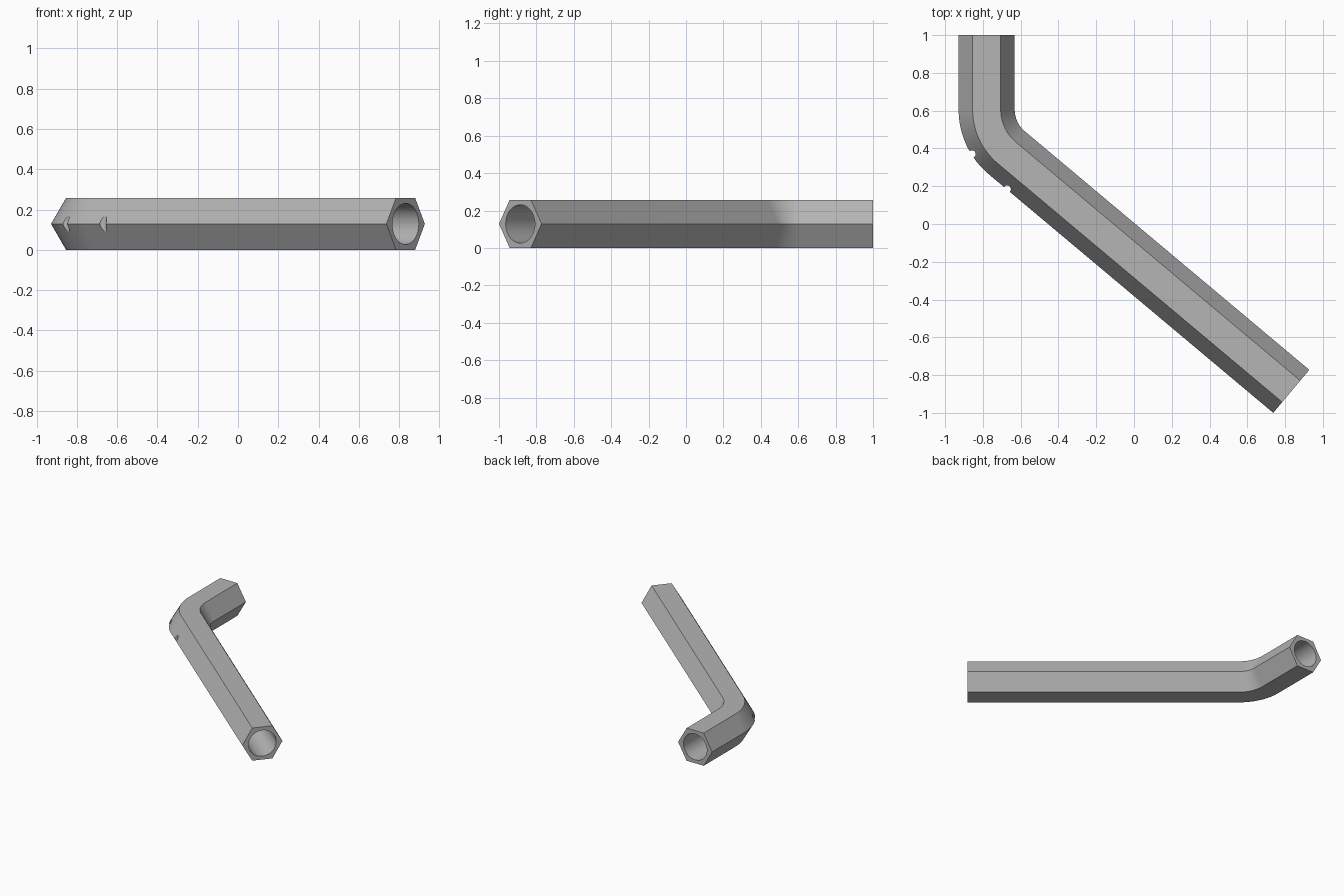
import bpy, bmesh, math
from mathutils import Vector

if "Cube" in bpy.data.objects:
    bpy.data.objects.remove(bpy.data.objects["Cube"], do_unlink=True)

HEX_R = 0.1485            # centre to corner
BORE_R = 0.102
MID_Z = HEX_R * math.cos(math.pi / 6)
BEND_R = 2 * HEX_R
BEND = math.radians(50)
LEG_X, LEG_TOP, BEND_Y = -0.78, 1.0, 0.605
LONG_END = Vector((0.8325, -0.886, MID_Z))

steel = bpy.data.materials.new("grey steel")
steel.use_nodes = True
colour = (0.46, 0.46, 0.46, 1)
steel.diffuse_color = colour
steel.node_tree.nodes["Principled BSDF"].inputs["Base Color"].default_value = colour


def path(extra):
    """Centre line as (point, sideways direction), lengthened by extra at both ends."""
    pivot = Vector((LEG_X + BEND_R, BEND_Y, MID_Z))
    stations = [(Vector((LEG_X, LEG_TOP + extra, MID_Z)), Vector((-1, 0, 0)))]
    steps = 20
    for i in range(steps + 1):
        a = BEND * i / steps
        side = Vector((-math.cos(a), -math.sin(a), 0))
        stations.append((pivot + side * BEND_R, side))
    along = Vector((math.sin(BEND), -math.cos(BEND), 0))
    stations.append((LONG_END + along * extra, side))
    return stations


def sweep(name, sides, radius, extra):
    """Closed solid with a regular polygon swept along the centre line."""
    bm = bmesh.new()
    rings = []
    for p, side in path(extra):
        rings.append([bm.verts.new(p + side * radius * math.cos(t)
                                   + Vector((0, 0, radius * math.sin(t))))
                      for t in (math.tau * k / sides for k in range(sides))])
    for a, b in zip(rings, rings[1:]):
        for k in range(sides):
            n = (k + 1) % sides
            bm.faces.new((a[k], a[n], b[n], b[k]))
    bm.faces.new(rings[0])
    bm.faces.new(rings[-1])
    bmesh.ops.recalc_face_normals(bm, faces=bm.faces)
    mesh = bpy.data.meshes.new(name)
    bm.to_mesh(mesh)
    bm.free()
    mesh.materials.append(steel)
    obj = bpy.data.objects.new(name, mesh)
    bpy.context.collection.objects.link(obj)
    return obj


def cut(target, cutter):
    cutter.hide_render = True
    mod = target.modifiers.new("cut", "BOOLEAN")
    mod.operation = "DIFFERENCE"
    mod.solver = "EXACT"
    mod.object = cutter
    bpy.context.view_layer.objects.active = target
    bpy.ops.object.modifier_apply(modifier=mod.name)
    bpy.data.objects.remove(cutter, do_unlink=True)


# Bent hexagonal bar with a round bore
tube = sweep("bent_hex_tube", 6, HEX_R, 0)
cut(tube, sweep("bore_cutter", 48, BORE_R, 0.05))

# Two small notches in the outer ridge of the bend
for x, y in ((-0.858, 0.37), (-0.672, 0.184)):
    bpy.ops.mesh.primitive_cylinder_add(vertices=20, radius=0.02, depth=0.2,
                                        location=(x, y, MID_Z))
    notch = bpy.context.object
    notch.data.materials.append(steel)
    cut(tube, notch)

# Smooth bend and bore, crisp hexagon edges
bpy.ops.object.select_all(action="DESELECT")
tube.select_set(True)
bpy.context.view_layer.objects.active = tube
bpy.ops.object.shade_smooth_by_angle(angle=math.radians(30))
